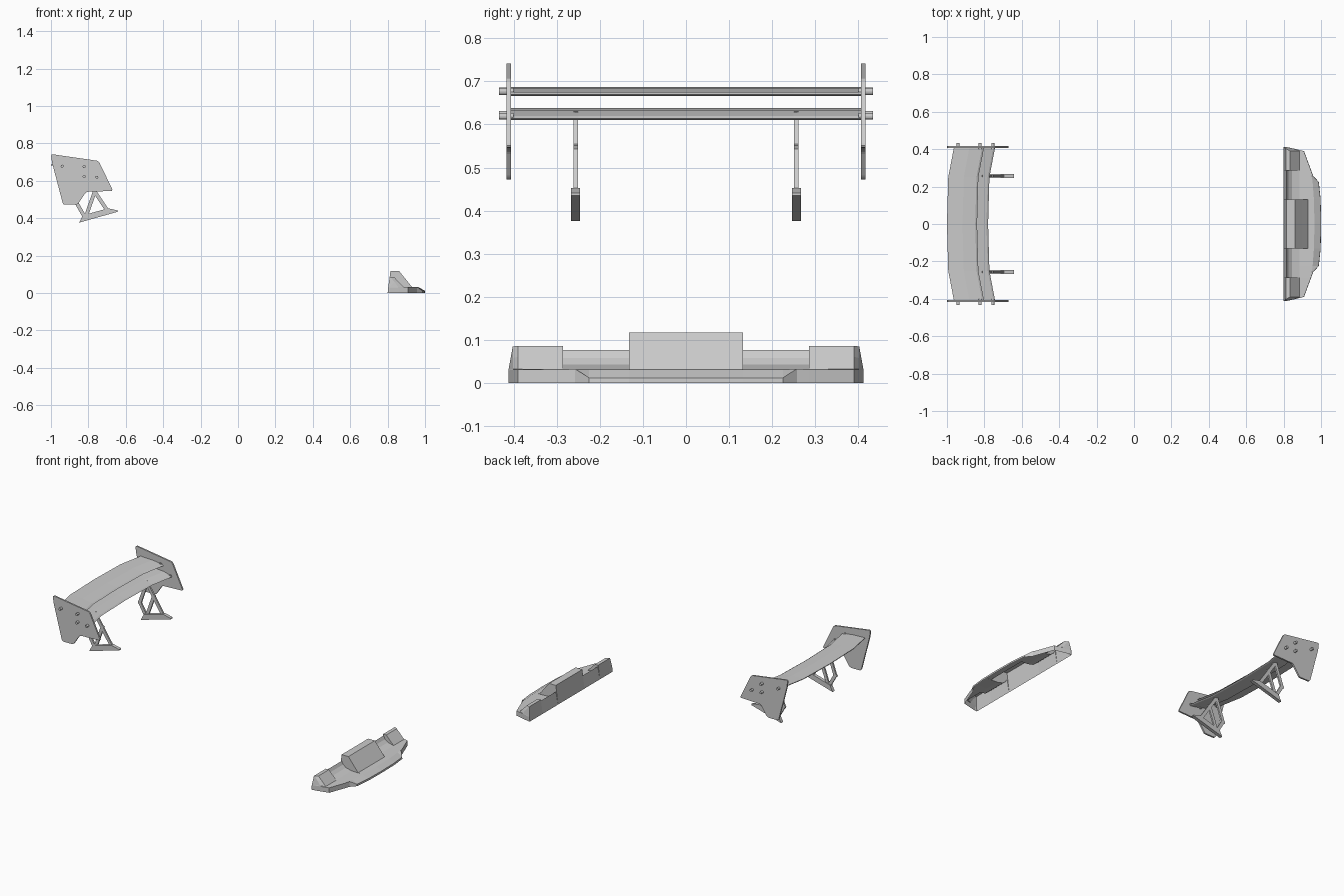
import bpy, bmesh, math
from mathutils import Vector

if "Cube" in bpy.data.objects:
    bpy.data.objects.remove(bpy.data.objects["Cube"])


def loft(name, rings, closed=True, caps=True):
    """Skin a list of equal-length point rings."""
    bm = bmesh.new()
    vs = [[bm.verts.new(p) for p in r] for r in rings]
    n = len(rings[0])
    for a, b in zip(vs, vs[1:]):
        for i in range(n if closed else n - 1):
            j = (i + 1) % n
            bm.faces.new((a[i], a[j], b[j], b[i]))
    if caps:
        bm.faces.new(vs[0])
        bm.faces.new(vs[-1][::-1])
    bmesh.ops.remove_doubles(bm, verts=bm.verts, dist=1e-5)
    bmesh.ops.dissolve_degenerate(bm, edges=bm.edges, dist=1e-6)
    bmesh.ops.recalc_face_normals(bm, faces=bm.faces)
    me = bpy.data.meshes.new(name)
    bm.to_mesh(me)
    bm.free()
    ob = bpy.data.objects.new(name, me)
    bpy.context.collection.objects.link(ob)
    return ob


def plate(name, pts, y0, y1):
    """Extrude an (x, z) outline along y."""
    return loft(name, [[(x, y, z) for x, z in pts] for y in (y0, y1)])


def rounded(pts, r, steps=3):
    """Round the corners of an (x, z) outline."""
    out = []
    for i, p in enumerate(pts):
        p = Vector(p)
        a = p + (Vector(pts[i - 1]) - p).normalized() * r
        b = p + (Vector(pts[(i + 1) % len(pts)]) - p).normalized() * r
        for k in range(steps + 1):
            t = k / steps
            out.append(a * (1 - t) ** 2 + p * 2 * t * (1 - t) + b * t * t)
    return out


def bar(name, a, b, w, y0, y1):
    """Flat strut from a to b in the xz plane."""
    a, b = Vector(a), Vector(b)
    d = (b - a).normalized() * w / 2
    n = Vector((-d.y, d.x))
    return plate(name, [a + n - d, b + n + d, b - n + d, a - n - d], y0, y1)


# Wing blades, bowed rearwards in the middle
sweep = [(-.408, 0), (-.25, -.03), (0, -.037), (.25, -.03), (.408, 0)]
upper = [(-.963, .687), (-.88, .684), (-.812, .675), (-.802, .669),
         (-.812, .666), (-.88, .673), (-.963, .683)]
lower = [(-.862, .638), (-.80, .633), (-.752, .620), (-.743, .614),
         (-.752, .610), (-.80, .618), (-.862, .634)]
for name, prof in (("upper_wing_blade", upper), ("lower_wing_blade", lower)):
    loft(name, [[(x + dx, y, z) for x, z in prof] for y, dx in sweep])

end_outline = rounded([(-1.0, .743), (-.745, .706), (-.668, .546), (-.812, .541),
                       (-.858, .472), (-.935, .472), (-.995, .70)], .012)
foot = [(-.85, .376), (-.642, .435), (-.642, .441), (-.695, .453), (-.83, .415)]
bolts = [(-.94, .678), (-.823, .676), (-.823, .623), (-.755, .619)]
links = [((-.822, .410), (-.862, .480)), ((-.862, .480), (-.815, .616)),
         ((-.703, .447), (-.815, .616)), ((-.812, .412), (-.765, .545))]

for s, side in ((-1, "right"), (1, "left")):
    # End plates and their bolts
    plate("end_plate_" + side, end_outline, s * .406, s * .416)
    for i, (x, z) in enumerate(bolts):
        ring = [(x + .008 * math.cos(k * math.pi / 6), z + .008 * math.sin(k * math.pi / 6))
                for k in range(12)]
        plate(f"bolt_{side}_{i}", ring, s * .40, s * .434)
    # Mounting brackets
    plate("bracket_foot_" + side, foot, s * .246, s * .267)
    for i, (a, b) in enumerate(links):
        bar(f"bracket_strut_{side}_{i}", a, b, .02, s * .251, s * .261)

# Front bumper: open-bottomed shell skinned across y
centre = [(.815, .117), (.862, .117), (.895, .076), (.93, .033)]
scoop = [(.815, .077), (.826, .058), (.845, .043), (.885, .033)]
box = [(.812, .086), (.834, .086), (.858, .061), (.885, .033)]
corner = [(.811, .085), (.815, .085), (.838, .058), (.855, .033)]
tip = [(.803, .03), (.806, .03), (.808, .03), (.81, .03)]
# y, top profile, deck edge x, lip x, lip z
stations = [(0, centre, .965, 1.0, .012), (.132, centre, .962, .997, .012),
            (.132, scoop, .962, .997, .012), (.225, scoop, .955, .987, .012),
            (.257, scoop, .95, .957, .033), (.285, scoop, .945, .947, .031),
            (.285, box, .945, .947, .031), (.39, box, .904, .908, .031),
            (.402, corner, .856, .858, .031), (.412, tip, .811, .812, .029)]
full = [(-y, *r) for y, *r in stations[:0:-1]] + stations
rings = []
for y, top, edge, lip, lz in full:
    prof = [(.8, 0)] + top + [(edge, .031), (lip, lz), (lip + .001, 0)]
    rings.append([(min(x, 1.0), y, z) for x, z in prof])
bumper = loft("front_bumper", rings, closed=False, caps=False)
# Close the narrow end faces
bm = bmesh.new()
bm.from_mesh(bumper.data)
for s in (-1, 1):
    es = [e for e in bm.edges if e.is_boundary and all(abs(v.co.y - s * .412) < 1e-4 for v in e.verts)]
    vs = {v for e in es for v in e.verts}
    lows = [v for v in vs if v.co.z < 1e-4]
    if len(lows) == 2:
        es.append(bm.edges.new(lows))
        bmesh.ops.contextual_create(bm, geom=es)
bmesh.ops.recalc_face_normals(bm, faces=bm.faces)
bm.to_mesh(bumper.data)
bm.free()
